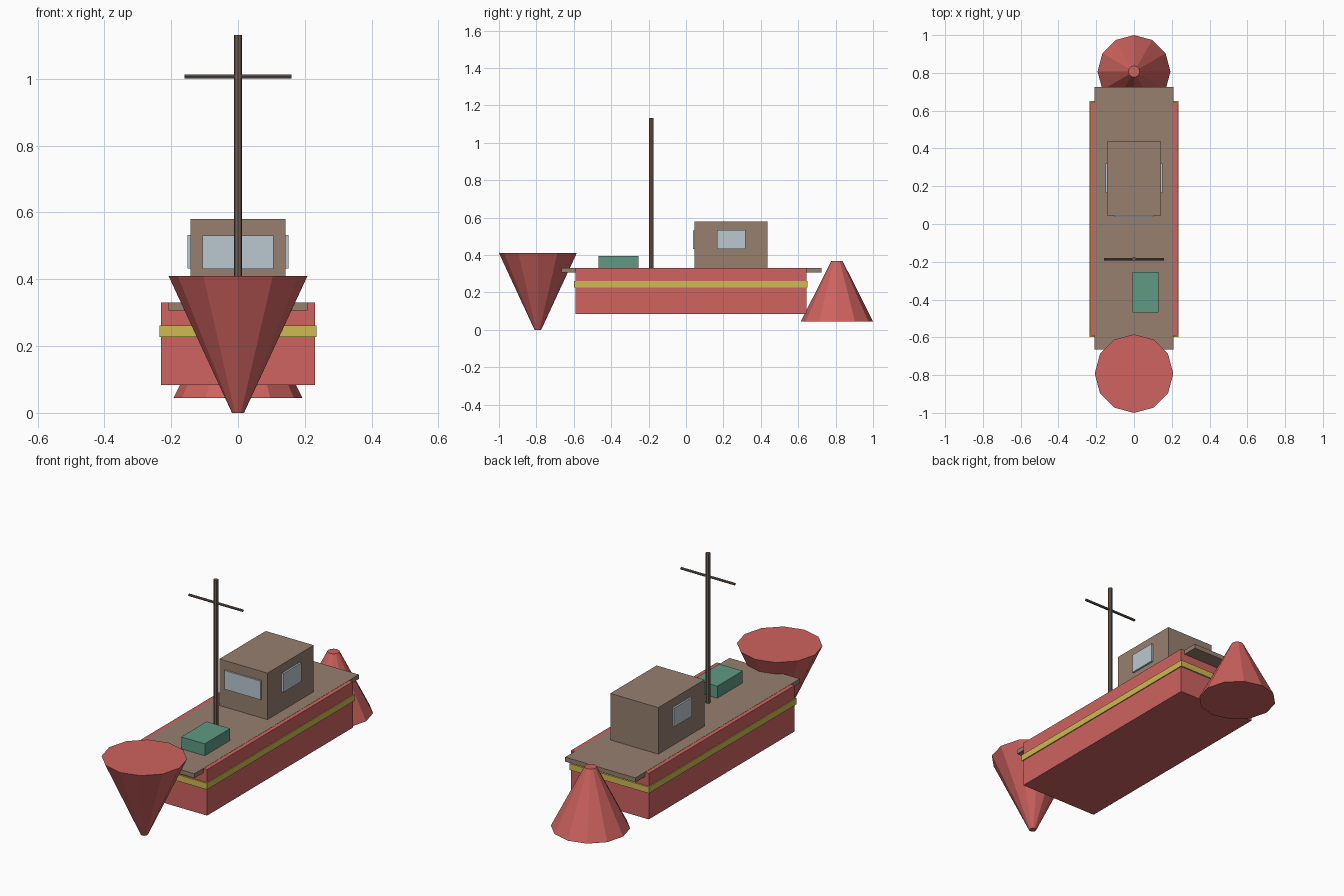
import bpy
import math

cube = bpy.data.objects.get("Cube")
if cube:
    bpy.data.objects.remove(cube, do_unlink=True)


def material(name, rgb):
    mat = bpy.data.materials.new(name)
    mat.use_nodes = True
    mat.diffuse_color = (*rgb, 1)
    mat.node_tree.nodes["Principled BSDF"].inputs["Base Color"].default_value = (*rgb, 1)
    return mat


RED = material("hull red", (0.62, 0.125, 0.115))
YELLOW = material("stripe yellow", (0.62, 0.49, 0.085))
WOOD = material("deck wood", (0.31, 0.215, 0.16))
DARK = material("dark wood", (0.165, 0.115, 0.085))
GLASS = material("window glass", (0.49, 0.58, 0.63))
GREEN = material("crate green", (0.115, 0.32, 0.23))


def finish(name, mat):
    obj = bpy.context.object
    obj.name = name
    obj.data.materials.append(mat)
    return obj


def box(name, mat, x, y, z):
    """Box from (min, max) ranges on each axis."""
    mid = [(a + b) / 2 for a, b in (x, y, z)]
    bpy.ops.mesh.primitive_cube_add(size=1, location=mid)
    obj = finish(name, mat)
    for v in obj.data.vertices:
        for i, (a, b) in enumerate((x, y, z)):
            v.co[i] *= b - a
    return obj


def cone(name, mat, y, z, r_low, r_high, sides=12):
    """Upright flat-sided cone or cylinder on the centre line."""
    bpy.ops.mesh.primitive_cone_add(vertices=sides, radius1=r_low, radius2=r_high,
                                    depth=z[1] - z[0], location=(0, y, sum(z) / 2))
    return finish(name, mat)


# Hull, stripe band and overhanging deck
box("hull", RED, (-0.23, 0.23), (-0.59, 0.643), (0.084, 0.33))
box("hull_stripe", YELLOW, (-0.235, 0.235), (-0.598, 0.65), (0.227, 0.261))
box("deck", WOOD, (-0.208, 0.208), (-0.665, 0.724), (0.307, 0.331))

# Bow cone points down, stern cone points up
cone("bow_cone", RED, -0.792, (0, 0.41), 0.018, 0.208)
cone("stern_cone", RED, 0.807, (0.045, 0.368), 0.193, 0.03)

# Cabin with front and side windows
box("cabin", WOOD, (-0.142, 0.142), (0.046, 0.437), (0.33, 0.58))
box("front_window", GLASS, (-0.107, 0.107), (0.037, 0.046), (0.431, 0.531))
for side, label in ((1, "left"), (-1, "right")):
    x = sorted((side * 0.142, side * 0.1515))
    box(label + "_window", GLASS, x, (0.167, 0.319), (0.433, 0.533))

# Mast and crossbar
cone("mast", DARK, -0.186, (0.33, 1.132), 0.012, 0.012, 8)
crossbar = cone("crossbar", DARK, -0.186, (0.847, 1.167), 0.0065, 0.0065, 8)
crossbar.rotation_euler.y = math.pi / 2

# Deck crate
box("crate", GREEN, (-0.008, 0.131), (-0.468, -0.253), (0.33, 0.395))
